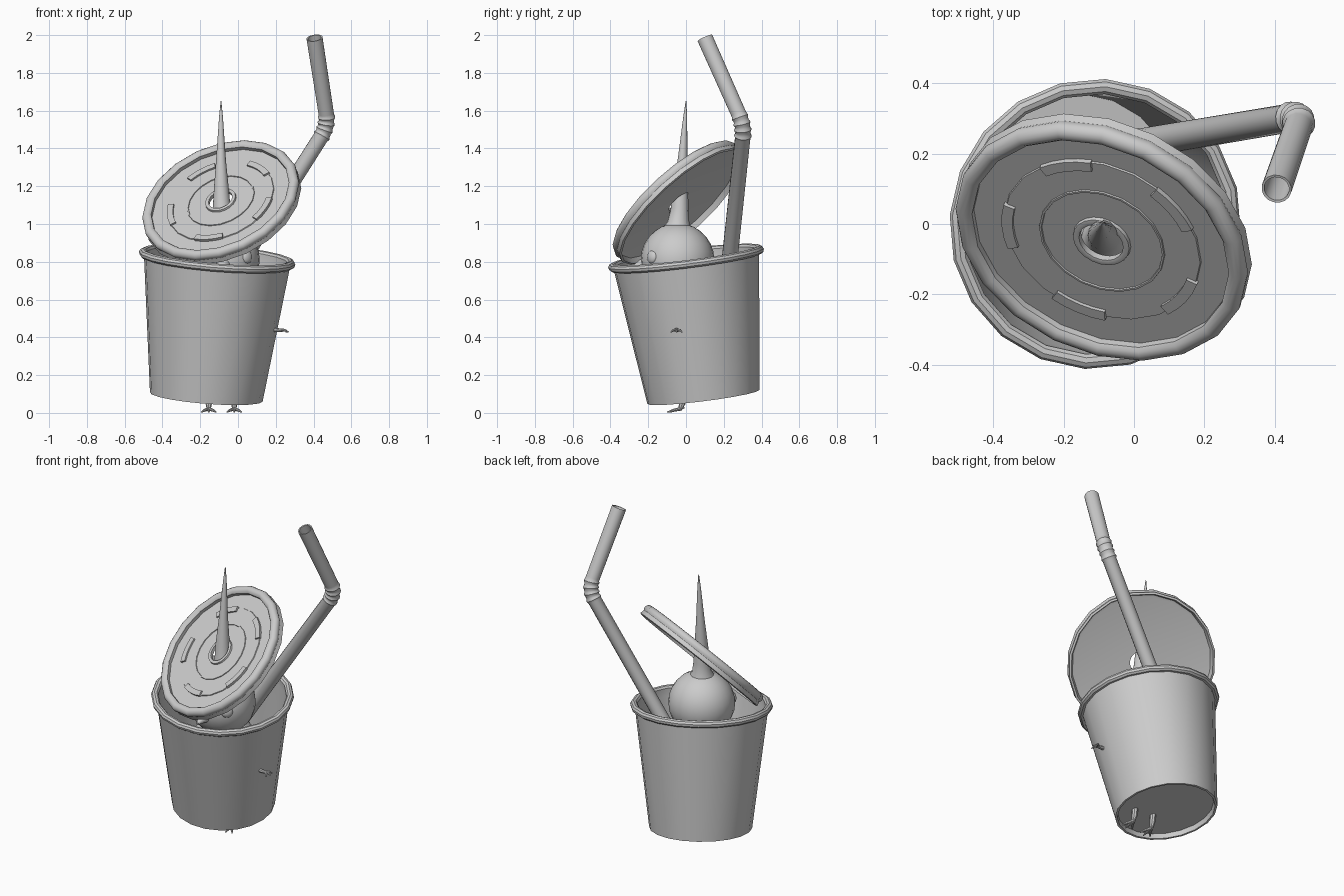
import bpy, bmesh, math
from mathutils import Vector, Matrix

if "Cube" in bpy.data.objects:
    bpy.data.objects.remove(bpy.data.objects["Cube"])

grey = bpy.data.materials.new("plain_grey")
grey.diffuse_color = (0.6, 0.6, 0.6, 1)
grey.use_nodes = True
grey.node_tree.nodes["Principled BSDF"].inputs["Base Color"].default_value = grey.diffuse_color


def finish(name, bm, matrix=Matrix(), angle=35):
    bmesh.ops.recalc_face_normals(bm, faces=bm.faces)
    me = bpy.data.meshes.new(name)
    bm.to_mesh(me)
    bm.free()
    ob = bpy.data.objects.new(name, me)
    bpy.context.collection.objects.link(ob)
    ob.matrix_world = matrix
    me.materials.append(grey)
    bpy.ops.object.select_all(action='DESELECT')
    ob.select_set(True)
    bpy.context.view_layer.objects.active = ob
    bpy.ops.object.shade_smooth_by_angle(angle=math.radians(angle))
    return ob


def frame(origin, axis):
    q = Vector(axis).to_track_quat('Z', 'Y')
    return Matrix.Translation(origin) @ q.to_matrix().to_4x4()


def arc(r, z, rad, a0, a1, n):
    # points of a rolled edge in (radius, height)
    pts = []
    for i in range(n + 1):
        a = math.radians(a0 + (a1 - a0) * i / n)
        pts.append((r + rad * math.cos(a), z + rad * math.sin(a)))
    return pts


def lathe(name, profile, matrix, segs=20, closed=False, angle=35):
    bm = bmesh.new()
    vs = [bm.verts.new((r, 0, z)) for r, z in profile]
    pairs = list(zip(vs, vs[1:])) + ([(vs[-1], vs[0])] if closed else [])
    edges = [bm.edges.new(p) for p in pairs]
    bmesh.ops.spin(bm, geom=vs + edges, cent=(0, 0, 0), axis=(0, 0, 1),
                   angle=math.tau, steps=segs, use_duplicate=False)
    bmesh.ops.remove_doubles(bm, verts=bm.verts, dist=1e-5)
    return finish(name, bm, matrix, angle)


def tube(name, path, radii, segs=12):
    # round limb through the points, capped at both ends
    bm = bmesh.new()
    path = [Vector(p) for p in path]
    rings = []
    for i, p in enumerate(path):
        d = path[min(i + 1, len(path) - 1)] - path[max(i - 1, 0)]
        m = frame(p, d)
        rings.append([bm.verts.new(m @ Vector((radii[i] * math.cos(k * math.tau / segs),
                      radii[i] * math.sin(k * math.tau / segs), 0))) for k in range(segs)])
    for a, b in zip(rings, rings[1:]):
        for k in range(segs):
            j = (k + 1) % segs
            bm.faces.new((a[k], a[j], b[j], b[k]))
    bm.faces.new(rings[0])
    bm.faces.new(rings[-1])
    return finish(name, bm)


def ball(name, loc, scale, axis=(0, 0, 1)):
    bm = bmesh.new()
    bmesh.ops.create_uvsphere(bm, u_segments=24, v_segments=14, radius=1)
    bmesh.ops.scale(bm, vec=scale, verts=bm.verts)
    return finish(name, bm, frame(loc, axis))


# Cup: tapered wall, rolled rim, recessed base
cup_frame = frame((-0.168, 0.092, 0.085), (0.058, -0.092, 0.735))
lathe("cup", [(0, 0.03), (0.282, 0.03), (0.287, 0), (0.30, 0), (0.388, 0.72)]
      + arc(0.394, 0.74, 0.022, -70, 200, 7)
      + [(0.372, 0.70), (0.285, 0.045), (0, 0.045)], cup_frame)

# Lid: flat disc with centre hole, shallow rings and a rounded rim
lid_frame = frame((-0.09, -0.045, 1.122), (-0.31, -0.64, 0.70))
lathe("lid", [(0.066, -0.008), (0.066, 0.012), (0.074, 0.014), (0.084, 0.012), (0.086, 0.002),
              (0.180, 0.002), (0.181, 0.007), (0.187, 0.007), (0.188, 0.002),
              (0.293, 0.002), (0.295, -0.003), (0.385, -0.003)]
      + arc(0.408, 0.004, 0.028, 150, -40, 7)
      + [(0.434, -0.04), (0.422, -0.045), (0.41, -0.015), (0.395, -0.012)],
      lid_frame, closed=True)

# Five raised tabs around the lid
u = lid_frame.to_3x3()
top_dir = u.inverted() @ Vector((-0.10, 0.21, 0.15))
start = math.atan2(top_dir.y, top_dir.x)
bm = bmesh.new()
for t in range(5):
    cols = []
    for k in range(5):
        a = start + t * math.tau / 5 + math.radians(-16 + 8 * k)
        cols.append([bm.verts.new((r * math.cos(a), r * math.sin(a), z))
                     for r, z in ((0.265, 0), (0.298, -0.004), (0.298, 0.012), (0.265, 0.012))])
    for a, b in zip(cols, cols[1:]):
        for i in range(4):
            j = (i + 1) % 4
            bm.faces.new((a[i], a[j], b[j], b[i]))
    bm.faces.new(cols[0])
    bm.faces.new(cols[-1])
finish("lid_tabs", bm, lid_frame)

# Straw: long lower tube, ribbed bend, short upper tube, hollow inside
low, bend, tip = Vector((-0.365, 0.165, 0.2)), Vector((0.477, 0.307, 1.52)), Vector((0.405, 0.10, 1.985))
d0, d1 = (bend - low).normalized(), (tip - bend).normalized()
path, radii = [low], [0.043]
for i in range(13):
    t = i / 12
    a, b = bend - d0 * 0.075, bend + d1 * 0.075
    path.append(a * (1 - t) ** 2 + bend * 2 * t * (1 - t) + b * t * t)
    radii.append(0.047 if i % 3 == 1 else 0.041)
path += [tip, tip - d1 * 0.001, tip - d1 * 0.25]
radii += [0.043, 0.036, 0.036]
bm = bmesh.new()
rings = []
for i, p in enumerate(path):
    d = d0 if i == 0 else d1 if i > 13 else d0.lerp(d1, (i - 1) / 12).normalized()
    side = d0.cross(d1).normalized()
    other = d.cross(side).normalized()
    rings.append([bm.verts.new(p + radii[i] * (side * math.cos(k * math.tau / 16)
                  + other * math.sin(k * math.tau / 16))) for k in range(16)])
for a, b in zip(rings, rings[1:]):
    for k in range(16):
        j = (k + 1) % 16
        bm.faces.new((a[k], a[j], b[j], b[k]))
bm.faces.new(rings[0])
bm.faces.new(rings[-1])
finish("straw", bm, angle=40)

# Creature hidden in the cup: body, head, eyes, beak
ball("body", (-0.10, 0.0, 0.45), (0.21, 0.21, 0.27))
head = Vector((-0.08, -0.045, 0.81))
ball("head", head, (0.195, 0.195, 0.195))
for s in (-1, 1):
    d = Vector((0.68 * s, -0.72, 0.08)).normalized()
    ball("eye", head + d * 0.185, (0.035, 0.035, 0.02), d)
tube("beak", [head + Vector((0, -0.18, -0.03)), head + Vector((0, -0.25, -0.05))], [0.04, 0.008])

# Horn through the lid hole
tube("horn", [(-0.082, -0.045, 0.96), (-0.084, -0.04, 1.01), (-0.086, -0.034, 1.08), (-0.088, -0.03, 1.16),
              (-0.09, -0.018, 1.34), (-0.09, -0.004, 1.57), (-0.09, 0.0, 1.65)],
     [0.085, 0.058, 0.047, 0.042, 0.026, 0.010, 0.002], 16)

# Feet under the cup base
for x in (-0.155, -0.02):
    tube("leg", [(x, -0.005, 0.16), (x, -0.02, 0.05), (x, -0.03, 0.02)], [0.02, 0.017, 0.011], 8)
    for s in (-1, 0, 1):
        tube("toe", [(x, -0.025, 0.022), (x + 0.022 * s, -0.065, 0.014),
                     (x + 0.038 * s, -0.10 + 0.015 * abs(s), 0.004)], [0.010, 0.008, 0.003], 8)
    tube("heel_toe", [(x, -0.03, 0.022), (x, -0.008, 0.028)], [0.009, 0.003], 8)

# Small hand poking through the cup side
tube("arm", [(0.09, -0.04, 0.45), (0.20, -0.05, 0.438), (0.235, -0.05, 0.437)], [0.02, 0.011, 0.010], 8)
for s in (-1, 0, 1):
    tube("finger", [(0.228, -0.05, 0.438), (0.248, -0.05 + 0.018 * s, 0.438),
                    (0.268 - 0.012 * abs(s), -0.05 + 0.03 * s, 0.427)], [0.009, 0.007, 0.003], 8)
